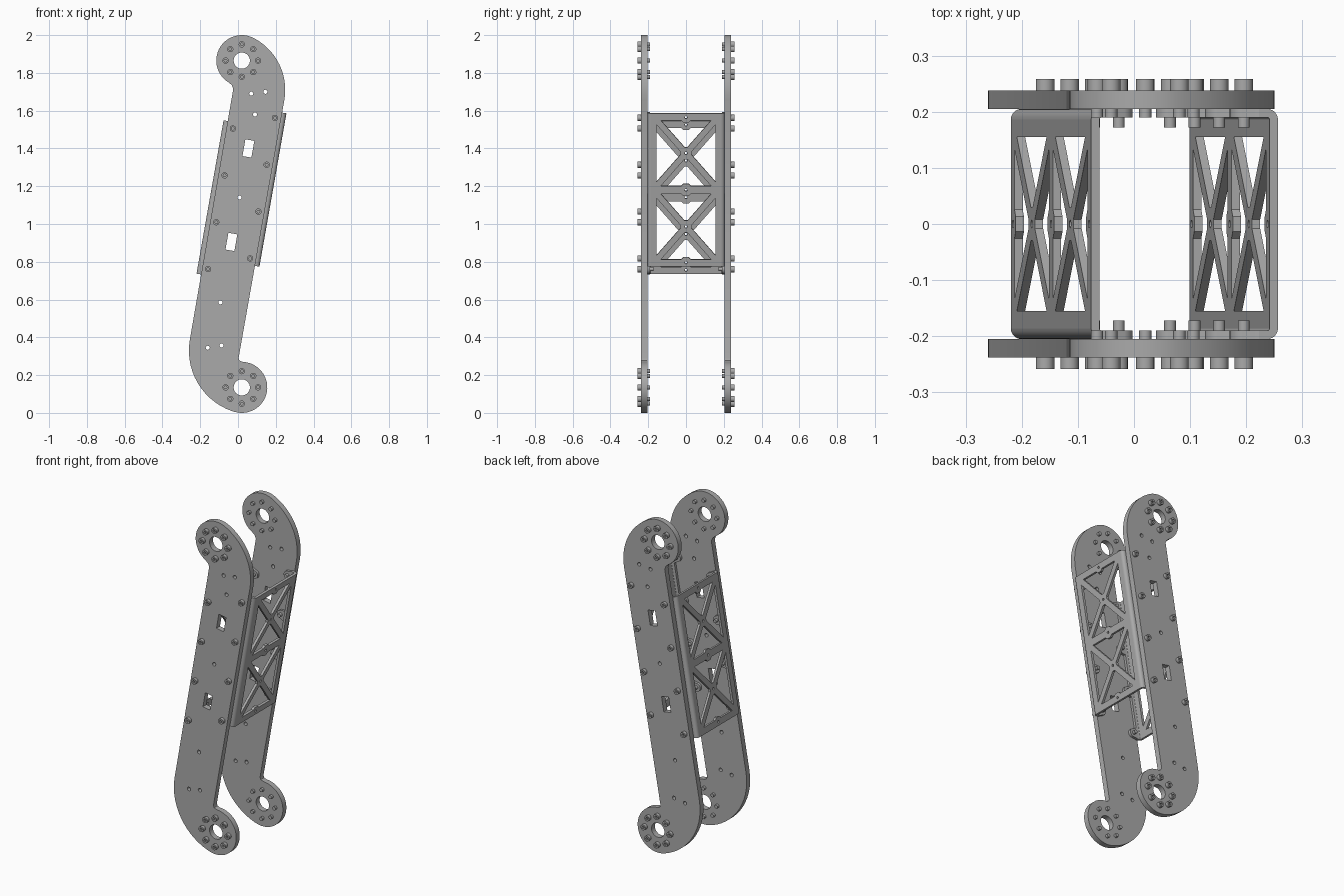
import bpy, bmesh
from math import sin, cos, radians, pi
from mathutils import Matrix, Vector

cube = bpy.data.objects.get("Cube")
if cube:
    bpy.data.objects.remove(cube, do_unlink=True)

# One brushed grey for everything
grey = bpy.data.materials.new("metal_grey")
grey.use_nodes = True
grey.diffuse_color = (0.4, 0.4, 0.4, 1)
grey.node_tree.nodes["Principled BSDF"].inputs["Base Color"].default_value = (0.4, 0.4, 0.4, 1)

TILT = radians(10)


def arc(cx, cy, r, a0, a1, n):
    steps = [radians(a0 + (a1 - a0) * i / n) for i in range(n + 1)]
    return [(cx + r * cos(a), cy + r * sin(a)) for a in steps]


def circle(cx, cy, r, n=16):
    return arc(cx, cy, r, 0, 360, n)[:-1]


def slab(name, loops, z0, z1):
    """Mesh of a flat outline with holes, spanning z0 to z1."""
    curve = bpy.data.curves.new(name, "CURVE")
    curve.dimensions = "2D"
    curve.fill_mode = "BOTH"
    curve.extrude = (z1 - z0) / 2
    for pts in loops:
        spline = curve.splines.new("POLY")
        spline.points.add(len(pts) - 1)
        for p, (x, y) in zip(spline.points, pts):
            p.co = (x, y, 0, 1)
        spline.use_cyclic_u = True
    tmp = bpy.data.objects.new(name + "_outline", curve)
    bpy.context.collection.objects.link(tmp)
    graph = bpy.context.evaluated_depsgraph_get()
    mesh = bpy.data.meshes.new_from_object(tmp.evaluated_get(graph))
    bpy.data.objects.remove(tmp, do_unlink=True)
    bpy.data.curves.remove(curve)
    bm = bmesh.new()
    bm.from_mesh(mesh)
    bmesh.ops.remove_doubles(bm, verts=bm.verts, dist=1e-5)
    bmesh.ops.translate(bm, verts=bm.verts, vec=(0, 0, (z0 + z1) / 2))
    bmesh.ops.recalc_face_normals(bm, faces=bm.faces)
    bm.to_mesh(mesh)
    bm.free()
    mesh.name = name
    mesh.materials.clear()
    mesh.materials.append(grey)
    return mesh


def place(name, mesh, matrix):
    obj = bpy.data.objects.new(name, mesh)
    bpy.context.collection.objects.link(obj)
    obj.matrix_world = matrix
    return obj


def frame(origin, x, y, z):
    m = Matrix((x, y, z)).transposed().to_4x4()
    m.translation = origin
    return m


# Side plates: round ends joined by a slanted bar
END_X, LOW, HIGH, END_R = 0.02, 0.135, 1.865, 0.135
outline = (arc(END_X, LOW, END_R, -106, 88, 28)
           + [(0.008, 0.277), (0.003, 0.29)]
           + arc(-0.059, 1.71, 0.309, -10, 61, 14)
           + arc(END_X, HIGH, END_R, 65, 240, 26)
           + [(-0.033, 1.735), (-0.025, 1.715)]
           + arc(0.079, 0.33, 0.339, 170, 251, 14))


def slot(cx, cy, w, h):
    c, s = cos(TILT), sin(TILT)
    return [(cx + x * c + y * s, cy - x * s + y * c)
            for x, y in ((-w, -h), (w, -h), (w, h), (-w, h))]


small_holes = [(0.07, 1.69), (0.145, 1.70), (0.09, 1.58), (0.008, 1.14),
               (-0.093, 0.585), (-0.16, 0.345), (-0.087, 0.357)]
holes = [circle(x, z, 0.011, 12) for x, z in small_holes]
holes += [circle(END_X, z, 0.043, 32) for z in (LOW, HIGH)]
holes += [slot(0.055, 1.40, 0.024, 0.045), slot(-0.035, 0.905, 0.024, 0.045)]
plate = slab("side_plate", [outline] + holes, -0.0165, 0.0165)
upright = Matrix.Rotation(pi / 2, 4, "X")
for name, y in (("front", -0.2215), ("back", 0.2215)):
    place(name + "_side_plate", plate, Matrix.Translation((0, y, 0)) @ upright)

# Braced web: two panels, each crossed by an X
HALF, PANEL_V, PW, PH, BAR = 0.412, 0.1975, 0.155, 0.177, 0.016


def panel_windows(v):
    diag = (PW * PW + PH * PH) ** 0.5
    gx, gy = BAR * diag / PH, BAR * diag / PW
    tip = 0.008
    loops = []
    for s in (1, -1):
        loops.append([(s * x, v + s * y) for x, y in (
            (PW - gx, PH), (0.026, PH), (0.013, PH - 0.013), (-0.013, PH - 0.013),
            (-0.026, PH), (gx - PW, PH), (-tip, gy + tip), (tip, gy + tip))])
        loops.append([(s * x, v + y) for x, y in (
            (PW, PH - gy), (PW, gy - PH), (gx + tip, -tip), (gx + tip, tip))])
    return loops


WEB_Y = 0.186
web_loops = [[(-WEB_Y, -HALF), (WEB_Y, -HALF), (WEB_Y, HALF), (-WEB_Y, HALF)]]
for v in (-PANEL_V, PANEL_V):
    web_loops += panel_windows(v)
for v in (-0.39, -PANEL_V, 0, PANEL_V, 0.39):
    web_loops.append(circle(0, v, 0.007, 12))
web = slab("web", web_loops, -0.015, 0)

# Folded edge of the channel and the bolt lugs on it
bend = (arc(WEB_Y, -0.019, 0.019, 90, 0, 6) + [(0.205, -0.034), (0.19, -0.034)]
        + arc(WEB_Y, -0.019, 0.004, 0, 90, 3))
fold = slab("fold", [bend], -HALF, HALF)
BOLT_N, LUG_R = -0.056, 0.025
lug = slab("lug", [[(0.034, -0.03)] + arc(0, BOLT_N, LUG_R, 0, -180, 12) + [(-0.034, -0.03)]],
           0.19, 0.205)
bolt_rows = [-0.378, -0.126, 0.126, 0.378]

# Bolts: socket head outside, shank end inside
head = slab("bolt_head", [circle(0, 0, 0.0165), circle(0, 0, 0.008, 6)], 0.237, 0.258)
ring_shank = slab("ring_shank", [circle(0, 0, 0.011, 12)], 0.19, 0.246)
frame_shank = slab("frame_shank", [circle(0, 0, 0.0105, 12)], 0.172, 0.246)


def bolt(name, x, z, shank):
    for label, s in (("front", 1), ("back", -1)):
        m = Matrix.Translation((x, 0, z)) @ Matrix.Rotation(s * pi / 2, 4, "X")
        place(f"{label}_{name}_head", head, m)
        place(f"{label}_{name}_shank", shank, m)


axis = Vector((sin(TILT), 0, cos(TILT)))
normal = Vector((cos(TILT), 0, -sin(TILT)))
for label, side, origin in (("left", 1, (0.185, 0, 1.18)), ("right", -1, (-0.148, 0, 1.143))):
    base = frame(origin, Vector((0, side, 0)), axis, side * normal)
    place(label + "_channel_web", web, base)
    for edge in (0, 1):
        flip = Matrix.Scale(-1, 4, (1, 0, 0)) if edge else Matrix.Identity(4)
        place(label + "_channel_fold", fold, base @ flip @ upright)
        turn = frame((0, 0, 0), Vector((0, 1, 0)), Vector((0, 0, 1)), Vector((1, 0, 0)))
        for v in bolt_rows:
            place(label + "_channel_lug", lug,
                  base @ flip @ Matrix.Translation((0, v, 0)) @ turn)
    for v in bolt_rows:
        p = base @ Vector((0, v, BOLT_N))
        bolt(label + "_channel_bolt", p.x, p.z, frame_shank)

# Bolt circles around the pivot holes
for label, z in (("lower", LOW), ("upper", HIGH)):
    for x, bz in circle(END_X, z, 0.086, 8):
        bolt(label + "_pivot_bolt", x, bz, ring_shank)

# Smooth the curved walls, keep the edges crisp
done = set()
for obj in bpy.context.scene.objects:
    if obj.type == "MESH" and obj.data.name not in done:
        done.add(obj.data.name)
        bpy.ops.object.select_all(action="DESELECT")
        obj.select_set(True)
        bpy.context.view_layer.objects.active = obj
        bpy.ops.object.shade_smooth_by_angle(angle=radians(35))
